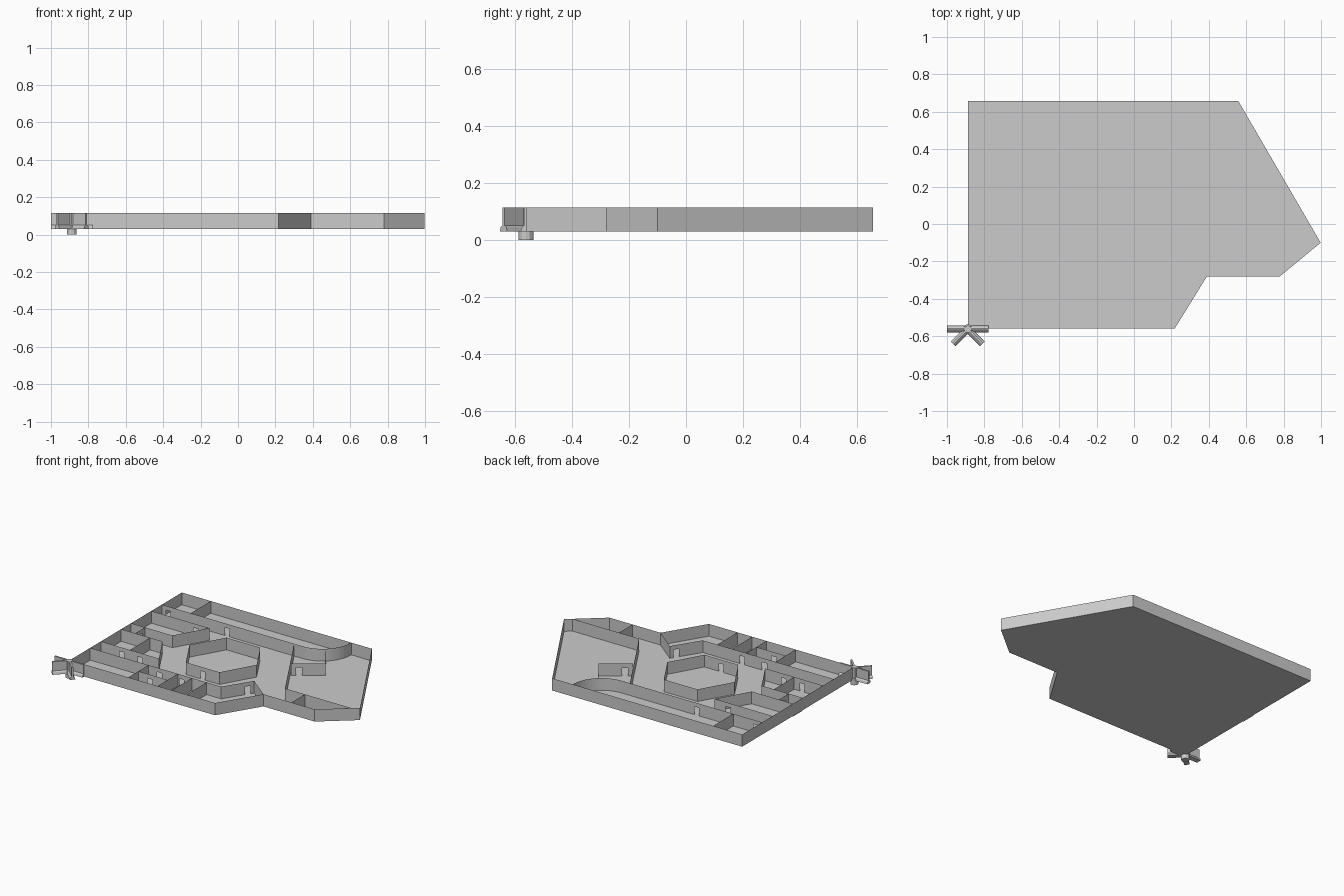
import bpy, math
from mathutils import Vector

if "Cube" in bpy.data.objects:
    bpy.data.objects.remove(bpy.data.objects["Cube"])

Z0, Z1 = 0.031, 0.115       # floor level and wall top
DOOR_W, DOOR_H = 0.036, 0.055


def make(name, verts, faces):
    me = bpy.data.meshes.new(name)
    me.from_pydata([tuple(v) for v in verts], [], faces)
    me.update()
    ob = bpy.data.objects.new(name, me)
    bpy.context.collection.objects.link(ob)
    return ob


def wall(name, pts, doors=(), closed=False):
    """Thin sheet wall along a path; doors = (segment index, fraction along it)."""
    verts, faces = [], []

    def quad(a, b, lo, hi):
        n = len(verts)
        verts.extend([(*a, lo), (*b, lo), (*b, hi), (*a, hi)])
        faces.append((n, n + 1, n + 2, n + 3))

    path = [Vector(p) for p in pts] + ([Vector(pts[0])] if closed else [])
    for i, (a, b) in enumerate(zip(path, path[1:])):
        d = (b - a).normalized() * DOOR_W / 2
        start = a
        for f in sorted(t for s, t in doors if s == i):
            c = a.lerp(b, f)
            quad(start, c - d, Z0, Z1)
            quad(c - d, c + d, Z0 + DOOR_H, Z1)
            start = c + d
        quad(start, b, Z0, Z1)
    return make(name, verts, faces)


# Floor slab and outer shell
outline = [(-.887, -.56), (.217, -.56), (.39, -.28), (.78, -.28),
           (.998, -.10), (.558, .657), (-.887, .657)]
make("floor", [(*p, Z0) for p in outline], [tuple(range(7))])
wall("outer_wall", outline, closed=True)

# Sunken entrance pad
make("entrance_pad", [(-.887, 0, .027), (-.78, 0, .027), (-.78, .104, .027), (-.887, .104, .027)],
     [(0, 1, 2, 3)])

# Central hexagonal room
hexagon = [(-.149 + .256 * math.cos(math.radians(60 * k)),
            .05 + .256 * math.sin(math.radians(60 * k))) for k in range(6)]
wall("hexagon_room", hexagon, [(4, .5)], closed=True)

# North corridor wall with rounded end
arc = [(.182 + .22 * math.sin(math.pi / 2 * k / 16),
        .657 - .218 * math.cos(math.pi / 2 * k / 16)) for k in range(17)]
wall("north_wall", [(-.887, .439)] + arc, [(0, .045), (0, .465)])
wall("north_divider", [(-.667, .439), (-.667, .657)])

# West rooms
wall("west_room_north", [(-.887, .325), (-.446, .325), (-.573, .104), (-.887, .104)], [(0, .77)])
wall("west_room_south", [(-.887, -.003), (-.573, -.003), (-.446, -.223), (-.887, -.223)],
     [(2, .32), (2, .64)])
wall("west_room_divider", [(-.667, -.003), (-.667, -.223)])
wall("entrance_screen", [(-.78, 0), (-.78, .104)], [(0, .5)])

# South rooms
wall("south_wall", [(-.887, -.34), (.11, -.34), (.23, -.152), (.39, -.28)],
     [(0, .53), (0, .70), (1, .80)])
for i, x in enumerate((-.443, -.22, -.112, 0)):
    wall(f"south_divider_{i}", [(x, -.56), (x, -.34)])
wall("south_closet_wall", [(-.443, -.45), (-.22, -.45)], [(0, .4)])

# East hall
wall("east_wall", [(.12, .439), (.45, -.133), (.958, -.133)])
wall("east_divider", [(.603, -.28), (.603, -.133)])
wall("east_booth", [(.325, .49), (.446, .315), (.27, .19)], [(1, .77)])

# Corner post: hub with finned arms
CX, CY = -.889, -.562
bpy.ops.mesh.primitive_cylinder_add(vertices=12, radius=.026, depth=.045, location=(CX, CY, .0225))
bpy.context.object.name = "post_foot"
bpy.ops.mesh.primitive_cylinder_add(vertices=8, radius=.02, depth=.085, location=(CX, CY, .0725))
bpy.context.object.name = "post_core"
profile = [(-.018, .031), (.018, .031), (.014, .045), (.006, .052), (.006, .115),
           (-.006, .115), (-.006, .052), (-.014, .045)]
n = len(profile)
for i, ang in enumerate((0, 180, 225, 315)):
    verts = [(r, y, z) for r in (.015, .111) for y, z in profile]
    faces = [(k, (k + 1) % n, n + (k + 1) % n, n + k) for k in range(n)]
    faces += [tuple(reversed(range(n))), tuple(range(n, 2 * n))]
    arm = make(f"post_arm_{i}", verts, faces)
    arm.location = (CX, CY, 0)
    arm.rotation_euler.z = math.radians(ang)
